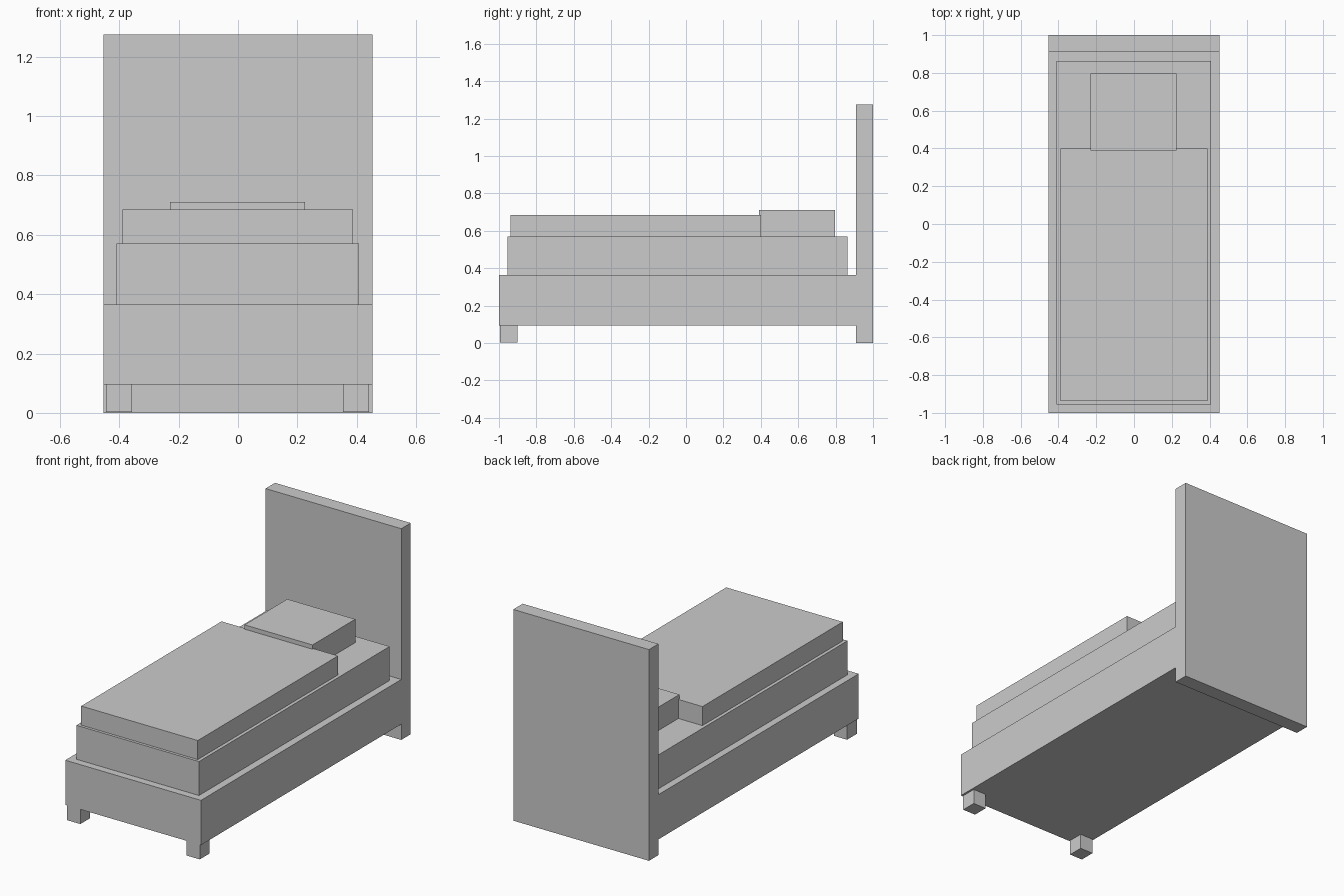
import bpy
import bmesh
from mathutils import Vector

default_cube = bpy.data.objects.get("Cube")
if default_cube:
    bpy.data.objects.remove(default_cube, do_unlink=True)

grey = bpy.data.materials.new("plain_grey")
grey.use_nodes = True
colour = (0.6, 0.6, 0.6, 1)
grey.diffuse_color = colour
grey.node_tree.nodes["Principled BSDF"].inputs["Base Color"].default_value = colour


def box(name, x, y, z):
    """Box from (low, high) spans on each axis."""
    bm = bmesh.new()
    bmesh.ops.create_cube(bm, size=1)
    low, high = Vector((x[0], y[0], z[0])), Vector((x[1], y[1], z[1]))
    bmesh.ops.scale(bm, vec=high - low, verts=bm.verts)
    bmesh.ops.translate(bm, vec=(low + high) / 2, verts=bm.verts)
    mesh = bpy.data.meshes.new(name)
    bm.to_mesh(mesh)
    bm.free()
    mesh.materials.append(grey)
    obj = bpy.data.objects.new(name, mesh)
    bpy.context.collection.objects.link(obj)
    return obj


# Bed frame and the tall headboard that reaches the floor
box("bed_frame", (-0.453, 0.453), (-1, 0.91), (0.095, 0.365))
box("headboard", (-0.453, 0.453), (0.91, 1), (0, 1.275))

# Bedding stacked on the frame
box("mattress", (-0.41, 0.408), (-0.955, 0.864), (0.365, 0.57))
box("blanket", (-0.39, 0.388), (-0.938, 0.4), (0.57, 0.685))
box("pillow", (-0.229, 0.225), (0.39, 0.797), (0.57, 0.711))

# Two short feet at the front
box("front_leg_right", (-0.445, -0.357), (-0.994, -0.9), (0.003, 0.095))
box("front_leg_left", (0.353, 0.441), (-0.994, -0.9), (0.003, 0.095))
